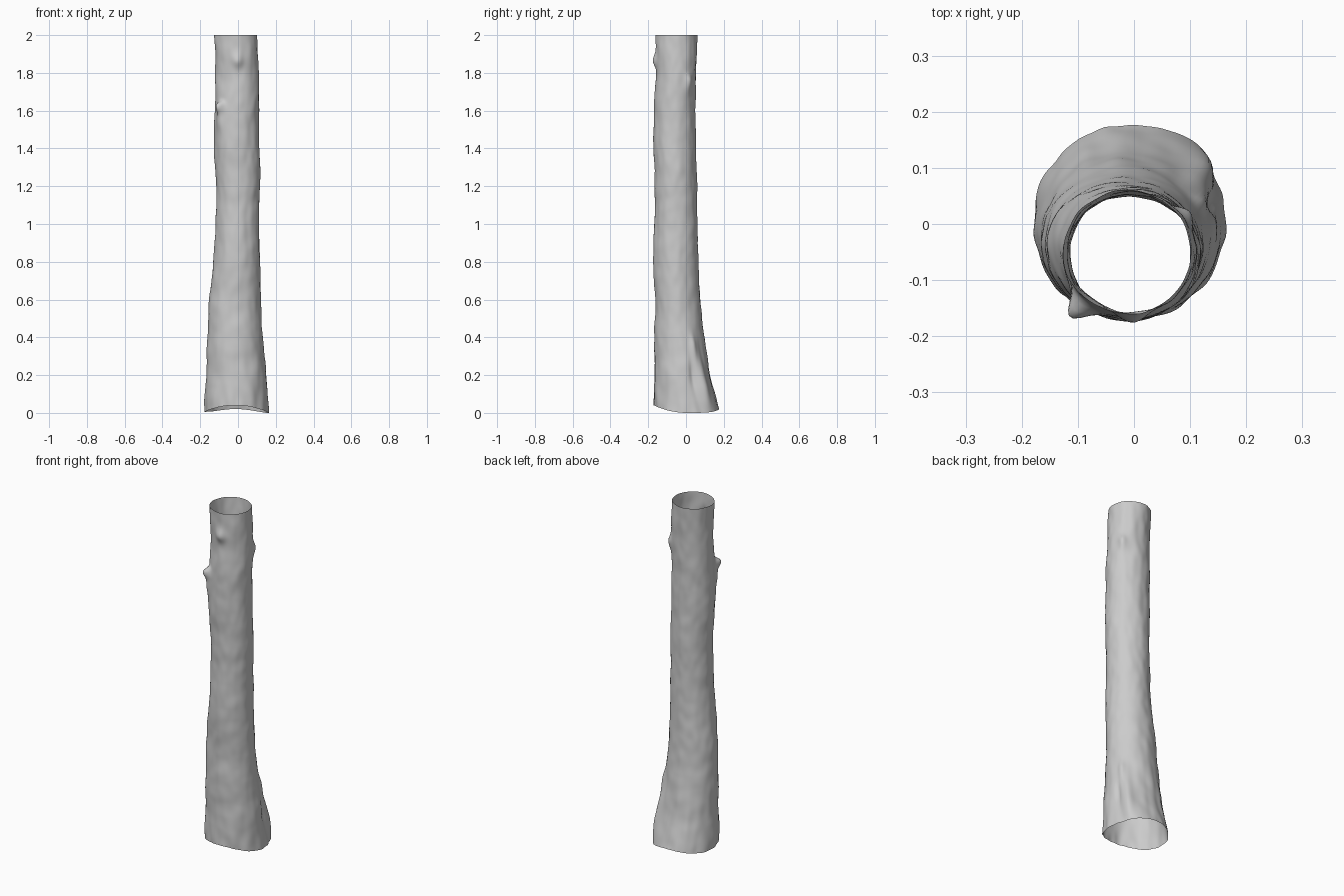
import bpy, math
from mathutils import Vector, noise

if "Cube" in bpy.data.objects:
    bpy.data.objects.remove(bpy.data.objects["Cube"])

# Trunk silhouette: z, left x, right x, front y, back y
PROFILE = [
    (0.00, -.176, .166, -.170, .182), (0.06, -.174, .162, -.170, .165),
    (0.20, -.168, .150, -.167, .128), (0.40, -.161, .131, -.166, .097),
    (0.60, -.154, .119, -.165, .076), (0.80, -.131, .118, -.172, .064),
    (1.00, -.119, .112, -.167, .062), (1.20, -.116, .115, -.165, .057),
    (1.40, -.127, .114, -.171, .052), (1.60, -.124, .110, -.170, .052),
    (1.80, -.119, .112, -.157, .054), (2.00, -.126, .101, -.160, .061),
]
# Knots: angle deg, z, height, angular width deg, spread below, spread above
KNOTS = [
    (226, 1.63, .030, 9, .035, .018),    # broken branch tip
    (226, 1.60, .017, 15, .13, .035),    # branch collar
    (272, 1.865, .020, 14, .035, .04),   # front bud
    (38, 1.76, .013, 10, .05, .03),      # back right knot
    (42, 0.14, .022, 11, .12, .14),      # root flare
    (30, 0.36, .012, 7, .10, .05),       # bark ridge
    (22, 0.20, -.012, 6, .10, .07),      # bark groove
]
SEG, ROWS = 112, 220

def section(z):
    """Smoothly interpolated silhouette at height z."""
    i = max(k for k in range(len(PROFILE) - 1) if PROFILE[k][0] <= z + 1e-9)
    a, b = PROFILE[i], PROFILE[i + 1]
    p, n = PROFILE[max(i - 1, 0)], PROFILE[min(i + 2, len(PROFILE) - 1)]
    h = b[0] - a[0]
    t = (z - a[0]) / h
    out = []
    for k in range(1, 5):
        m0 = (b[k] - p[k]) / (b[0] - p[0]) * h
        m1 = (n[k] - a[k]) / (n[0] - a[0]) * h
        out.append((2*t**3 - 3*t*t + 1)*a[k] + (t**3 - 2*t*t + t)*m0
                   + (3*t*t - 2*t**3)*b[k] + (t**3 - t*t)*m1)
    return out

def bump(ang, z):
    """Knots plus gentle bark lumps, stronger near the roots."""
    d = 0
    for a, kz, h, w, lo, hi in KNOTS:
        da = (math.degrees(ang) - a + 180) % 360 - 180
        s = lo if z < kz else hi
        d += h * math.exp(-(da / w)**2 - ((z - kz) / s)**2)
    c, s = math.cos(ang), math.sin(ang)
    d += .0045 * noise.noise(Vector((c * 1.5, s * 1.5, z * 7)))
    d += .0025 * noise.noise(Vector((c * 3 + 9, s * 3, z * 14)))
    root = math.exp(-z / .3)
    d += .007 * root * noise.noise(Vector((c * 4, s * 4 + 5, z * 6)))
    return d

def rim(ang):
    """Uneven cut at the foot: raised in front, low at the sides."""
    s = math.sin(ang)
    return .04 * max(-s, 0)**2 + .02 * max(s, 0)**4 + .006 * max(-math.cos(ang), 0)

# Open trunk shell
verts, faces = [], []
for r in range(ROWS + 1):
    for k in range(SEG):
        ang = 2 * math.pi * k / SEG
        z0 = rim(ang)
        z = z0 + (2 - z0) * r / ROWS
        l, rt, f, b = section(min(z, 1.9999))
        d = bump(ang, z)
        c, s = math.cos(ang), math.sin(ang)
        verts.append(((l + rt) / 2 + ((rt - l) / 2 + d) * c,
                      (f + b) / 2 + ((b - f) / 2 + d) * s, z))
for r in range(ROWS):
    for k in range(SEG):
        n = (k + 1) % SEG
        faces.append((r*SEG + k, r*SEG + n, (r+1)*SEG + n, (r+1)*SEG + k))

mesh = bpy.data.meshes.new("tree_trunk")
mesh.from_pydata(verts, [], faces)
mesh.update()
trunk = bpy.data.objects.new("tree_trunk", mesh)
bpy.context.collection.objects.link(trunk)
for p in mesh.polygons:
    p.use_smooth = True
